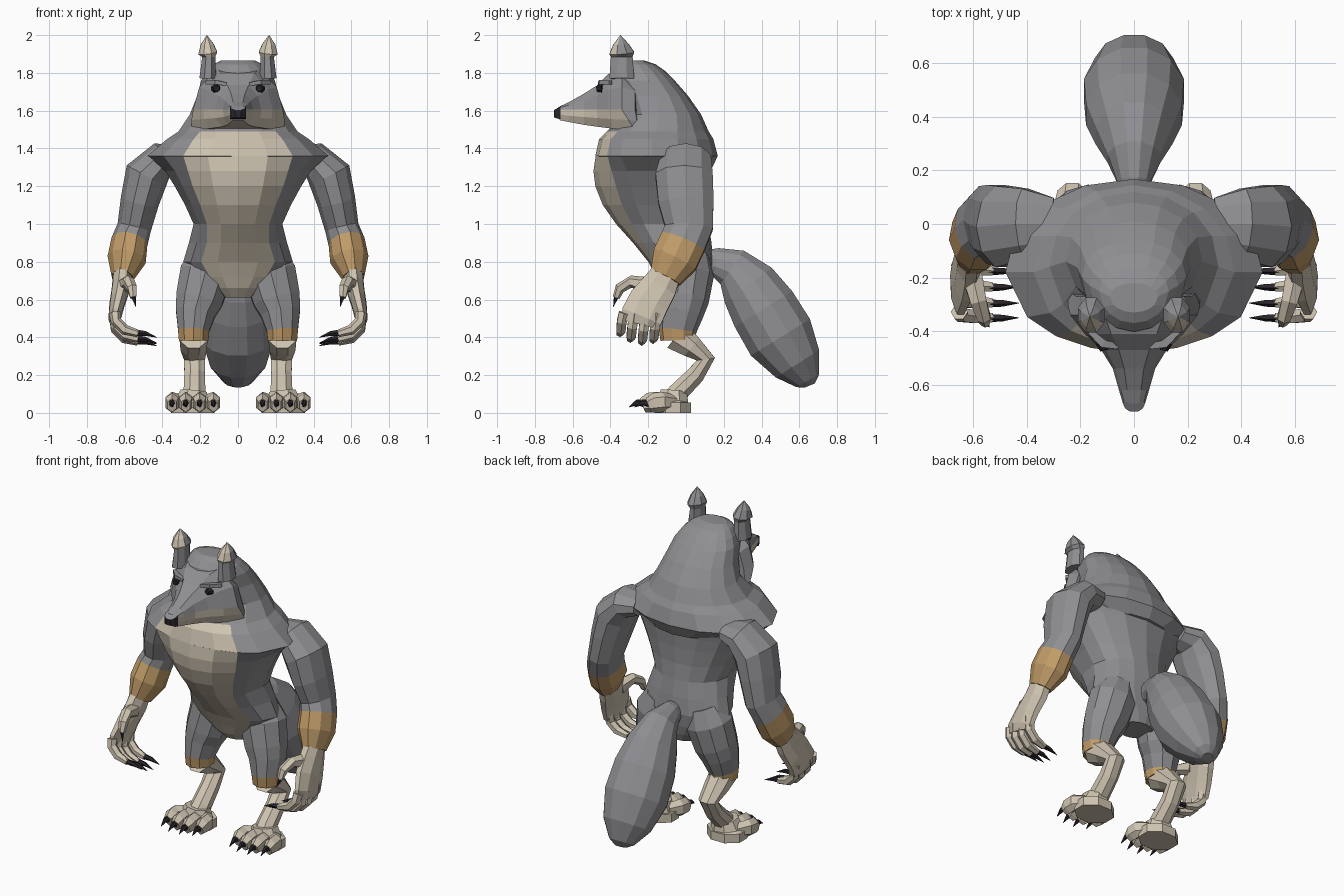
import bpy, bmesh, math
from mathutils import Vector


def material(name, rgb):
    m = bpy.data.materials.new(name)
    m.diffuse_color = (*rgb, 1)
    return m


MATS = [material("grey_fur", (.275, .275, .29)), material("cream_fur", (.62, .55, .44)),
        material("tan_fur", (.53, .33, .14)), material("dark_claw", (.022, .018, .024))]
GREY, CREAM, TAN, DARK = range(4)


def skin(name, rings, rule=GREY):
    """Join closed rings of points into a capped body; rule(ring, column) picks the colour."""
    bm = bmesh.new()
    rows = [[bm.verts.new(p) for p in r] for r in rings]
    n = len(rows[0])
    pick = rule if callable(rule) else (lambda i, j: rule)
    for i in range(len(rows) - 1):
        for j in range(n):
            k = (j + 1) % n
            f = bm.faces.new((rows[i][j], rows[i][k], rows[i + 1][k], rows[i + 1][j]))
            f.material_index = pick(i, j)
    bm.faces.new(rows[0][::-1]).material_index = pick(0, 0)
    bm.faces.new(rows[-1]).material_index = pick(len(rows) - 2, 0)
    bmesh.ops.remove_doubles(bm, verts=bm.verts, dist=1e-5)
    bmesh.ops.recalc_face_normals(bm, faces=bm.faces)
    me = bpy.data.meshes.new(name)
    bm.to_mesh(me)
    bm.free()
    for m in MATS:
        me.materials.append(m)
    ob = bpy.data.objects.new(name, me)
    bpy.context.collection.objects.link(ob)
    return ob


def tube(name, path, rule=GREY, n=8, ref=(1, 0, 0), side=1):
    """Tube along (x, y, z, radius along ref, other radius); side=-1 mirrors it."""
    pts = [Vector(p[:3]) for p in path]
    grow = (1 + 1 / math.cos(math.pi / n)) / 2
    rings = []
    for i, p in enumerate(path):
        t = (pts[min(i + 1, len(pts) - 1)] - pts[max(i - 1, 0)]).normalized()
        u = Vector(ref)
        u = (u - t * u.dot(t)).normalized()
        v = t.cross(u)
        ring = []
        for j in range(n):
            a = 2 * math.pi * (j + .5) / n
            q = pts[i] + (u * p[3] * math.cos(a) + v * p[4] * math.sin(a)) * grow
            ring.append((q.x * side, q.y, q.z))
        rings.append(ring)
    return skin(name, rings, rule)


def level_ring(z, w, yf, ym, yb, c):
    """Horizontal ring with its own front and back depth; c is the front panel half-width."""
    back = []
    for j in range(9):
        a = math.pi * j / 8
        back.append((w * math.cos(a), ym + (yb - ym) * math.sin(a) ** .92, z))
    xs = [-(w * .57 + c * .43), -c, -.55 * c, 0, .55 * c, c, w * .57 + c * .43]
    return back + [(x, ym - (ym - yf) * math.sqrt(1 - (x / w) ** 2), z) for x in xs]


# torso: hips, waist and chest, with a cream front panel
torso = [(.61, .10, -.08, .02, .10, .06), (.66, .16, -.125, .01, .12, .10),
         (.72, .24, -.155, 0, .135, .15), (.80, .29, -.20, -.02, .145, .195),
         (.90, .26, -.28, -.04, .135, .165), (1.0, .235, -.37, -.08, .12, .165),
         (1.1, .28, -.44, -.1, .11, .20), (1.2, .335, -.48, -.12, .11, .24),
         (1.28, .385, -.49, -.14, .115, .265), (1.362, .475, -.478, -.18, .12, .29)]
skin("torso", [level_ring(*r) for r in torso], lambda i, j: CREAM if 10 <= j <= 13 else GREY)

# mane: cape over the shoulders narrowing up to the crown
mane = [(1.29, .30, -.38, -.14, .135, .2), (1.36, .48, -.48, -.18, .168, .29),
        (1.45, .375, -.46, -.18, .145, .235), (1.49, .315, -.42, -.16, .12, .2),
        (1.58, .255, -.32, -.14, .08, .17), (1.68, .215, -.36, -.16, .01, .15),
        (1.76, .195, -.41, -.2, -.06, .135), (1.81, .165, -.40, -.23, -.11, .115),
        (1.845, .13, -.37, -.25, -.16, .09), (1.865, .09, -.33, -.27, -.22, .06)]
skin("mane", [level_ring(*r) for r in mane],
     lambda i, j: CREAM if i in (1, 2) and 10 <= j <= 13 else GREY)


# head: muzzle sections running back to the cheeks, the jaw reaching furthest back
def face_ring(y, w, zt, zb, lean=0, jaw=.75):
    half = [(.5 * w, zt, 0), (.93 * w, 1.61 + .55 * (zt - 1.61), 0), (1.08 * w, 1.607, 0),
            (max(1.05, jaw) * w, 1.607 + .5 * (zb - 1.607), .5 * lean), (jaw * w, zb, lean)]
    return [(x, y + d, z) for x, z, d in half] + [(-x, y + d, z) for x, z, d in half[::-1]]


face = [(-.67, .038, 1.622, 1.55), (-.62, .052, 1.645, 1.54), (-.54, .073, 1.69, 1.525),
        (-.47, .113, 1.735, 1.515), (-.41, .17, 1.795, 1.505, .02, .9),
        (-.34, .22, 1.82, 1.495, .07, 1.12), (-.27, .20, 1.78, 1.485, .02, 1.15)]
skin("head", [face_ring(*r) for r in face],
     lambda i, j: CREAM if 2 <= j <= 6 and i < 5 else GREY)
skin("nose", [[(sx * w, y, z) for sx, z in ((1, zt), (1, zb), (-1, zb), (-1, zt))]
              for y, w, zt, zb in ((-.70, .016, 1.602, 1.565), (-.687, .034, 1.61, 1.56),
                                   (-.665, .043, 1.624, 1.555))],
     lambda i, j: GREY if j == 3 else DARK)

# tail: thick brush hanging behind
tube("tail", [(0, .08, .80, .05, .06), (0, .16, .795, .065, .08), (0, .245, .77, .10, .11),
              (0, .33, .675, .145, .158), (0, .41, .55, .182, .182), (0, .50, .40, .19, .187),
              (0, .59, .26, .148, .138), (0, .645, .17, .078, .07), (0, .655, .145, .035, .03)],
     n=12)

Y = (0, 1, 0)
for s, tag in ((1, "left"), (-1, "right")):
    # ears: short stem with a pointed cap, cream at the front
    ear = tube("ear_" + tag, [(.16, -.34, 1.77, .046, .068), (.155, -.34, 1.885, .036, .06),
                              (.16, -.34, 1.905, .052, .068), (.163, -.345, 1.95, .036, .043),
                              (.165, -.347, 2.0, .001, .001)], n=8, side=s)
    for f in ear.data.polygons:
        if f.normal.y < -.1 and f.center.z > 1.89:
            f.material_index = CREAM

    # eyes and brows
    tube("eye_" + tag, [(.112, -.472, 1.716, .015, .016), (.118, -.445, 1.718, .026, .022)],
         DARK, 8, side=s)
    tube("brow_" + tag, [(.06, -.457, 1.74, .012, .01), (.115, -.447, 1.75, .018, .013),
                         (.165, -.40, 1.75, .012, .012)], GREY, 4, Y, s)

    # arms: grey upper arm, tan forearm
    tube("arm_" + tag, [(.30, 0, 1.35, .10, .06), (.40, 0, 1.345, .135, .09),
                        (.485, -.01, 1.255, .155, .115), (.52, 0, 1.12, .15, .10),
                        (.55, .015, .98, .13, .088), (.575, -.015, .905, .125, .095),
                        (.59, -.06, .81, .125, .10), (.612, -.11, .715, .088, .058)],
         lambda i, j: TAN if i >= 5 else GREY, 10, Y, s)

    # hands with four fingers, a thumb and claws
    tube("hand_" + tag, [(.61, -.10, .745, .08, .052), (.618, -.14, .67, .098, .05),
                         (.637, -.195, .59, .112, .042), (.652, -.235, .51, .115, .034),
                         (.65, -.245, .47, .10, .025)], CREAM, 8, Y, s)
    for k, (y, d) in enumerate(((-.34, .035), (-.285, .005), (-.225, -.01), (-.165, 0))):
        tube(f"finger_{k}_{tag}", [(.652, y + .012, .53, .029, .03), (.645, y, .45 + d, .027, .027),
                                   (.60, y - .005, .405 + d, .026, .026),
                                   (.53, y - .01, .385 + d, .018, .018)], CREAM, 6, Y, s)
        tube(f"finger_claw_{k}_{tag}", [(.545, y - .01, .39 + d, .015, .016),
                                        (.49, y - .01, .385 + d, .012, .012),
                                        (.43, y - .01, .365 + d, .001, .001)], DARK, 5, Y, s)
    tube("thumb_" + tag, [(.605, -.19, .67, .04, .045), (.58, -.29, .695, .032, .03),
                          (.56, -.35, .66, .026, .026), (.555, -.37, .61, .017, .017)],
         CREAM, 6, side=s)
    tube("thumb_claw_" + tag, [(.555, -.368, .62, .013, .013), (.54, -.385, .56, .001, .001)],
         DARK, 5, side=s)

    # legs: grey thigh with a tan hem, then the bent shank
    tube("thigh_" + tag, [(.14, .02, .84, .10, .10), (.17, .01, .74, .14, .135),
                          (.205, -.01, .60, .128, .128), (.225, -.025, .53, .108, .115),
                          (.235, -.045, .437, .085, .098), (.235, -.043, .385, .08, .09)],
         lambda i, j: TAN if i == 4 else GREY, 10, side=s)
    tube("shank_" + tag, [(.235, -.05, .41, .077, .085), (.235, .03, .35, .072, .063),
                          (.23, .105, .285, .058, .05), (.23, .05, .2, .056, .05),
                          (.23, -.04, .11, .06, .055), (.235, -.07, .06, .065, .07)],
         CREAM, 8, side=s)

    # feet: sole, ankle step, toes and claws
    tube("foot_" + tag, [(.24, -.07, 0, .12, .1), (.24, -.07, .055, .12, .1),
                         (.24, -.07, .06, .095, .085), (.235, -.065, .115, .072, .072)],
         CREAM, 8, side=s)
    for k, (x, y) in enumerate(((.13, -.185), (.203, -.215), (.277, -.215), (.35, -.185))):
        tube(f"toe_{k}_{tag}", [(x * .6 + .095, -.07, .055, .036, .04), (x, y + .06, .058, .037, .05),
                                (x, y + .02, .053, .037, .05), (x, y - .015, .04, .025, .036)],
             CREAM, 6, side=s)
        tube(f"toe_claw_{k}_{tag}", [(x, y, .05, .016, .022), (x, y - .045, .055, .012, .014),
                                     (x, y - .088, .03, .001, .001)], DARK, 5, side=s)
